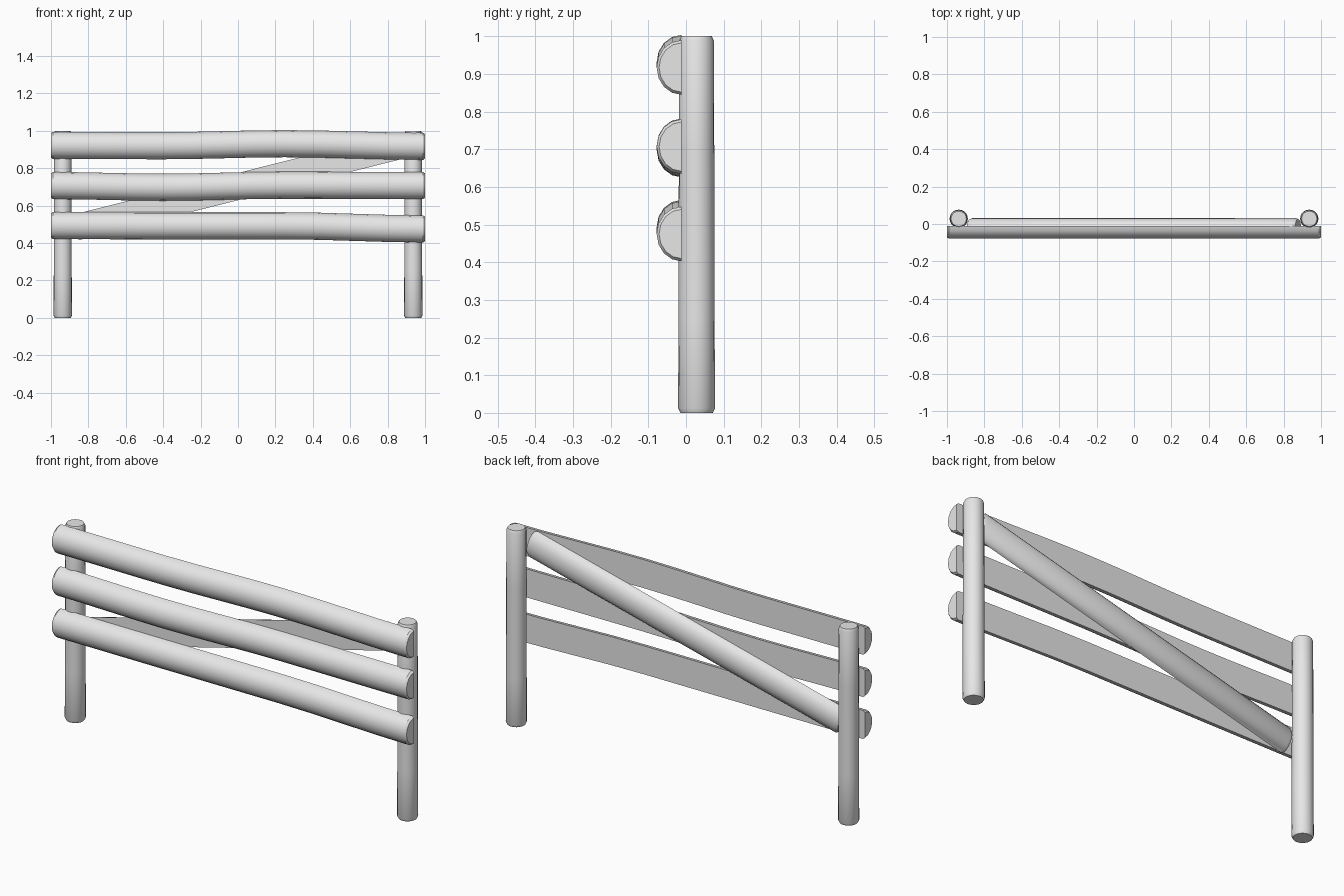
import bpy, bmesh, math

cube = bpy.data.objects.get("Cube")
if cube:
    bpy.data.objects.remove(cube, do_unlink=True)

grey = bpy.data.materials.new("plain_grey")
grey.use_nodes = True
colour = (0.8, 0.8, 0.8, 1)
grey.diffuse_color = colour
grey.node_tree.nodes["Principled BSDF"].inputs["Base Color"].default_value = colour


def arc(sides, sweep, ry, rz):
    """Points of a circle or half circle in the local yz plane."""
    count = sides if sweep > math.pi * 1.5 else sides + 1
    angles = [sweep * i / sides for i in range(count)]
    return [(ry * math.sin(a), rz * math.cos(a)) for a in angles]


def loft(name, profile, stations, location, tilt=0):
    """Sweep a profile along local x; each station is (x, z offset, scale)."""
    bm = bmesh.new()
    rings = [[bm.verts.new((x, y * s, z * s + dz)) for y, z in profile]
             for x, dz, s in stations]
    n = len(profile)
    for a, b in zip(rings, rings[1:]):
        for i in range(n):
            j = (i + 1) % n
            bm.faces.new((a[i], a[j], b[j], b[i]))
    bm.faces.new(rings[0])
    bm.faces.new(rings[-1])
    bmesh.ops.recalc_face_normals(bm, faces=bm.faces)
    mesh = bpy.data.meshes.new(name)
    bm.to_mesh(mesh)
    bm.free()
    mesh.materials.append(grey)
    obj = bpy.data.objects.new(name, mesh)
    bpy.context.collection.objects.link(obj)
    obj.location = location
    obj.rotation_euler.y = tilt
    bpy.ops.object.select_all(action="DESELECT")
    obj.select_set(True)
    bpy.context.view_layer.objects.active = obj
    bpy.ops.object.shade_smooth_by_angle(angle=math.radians(32))
    return obj


def chamfered(middle, bevel, shrink):
    """Add a narrow chamfer to both ends of a list of stations."""
    (x0, z0, s0), (x1, z1, s1) = middle[0], middle[-1]
    return ([(x0, z0, s0 * shrink), (x0 + bevel, z0, s0)] + middle[1:-1]
            + [(x1 - bevel, z1, s1), (x1, z1, s1 * shrink)])


# Upright round posts
for side, x in (("left", 0.937), ("right", -0.937)):
    stations = chamfered([(0, 0, 1.02), (0.25, 0, 1), (0.7, 0, 0.98), (1, 0, 0.96)],
                         0.012, 0.88)
    loft(side + "_post", arc(20, math.tau, 0.048, 0.048), stations,
         (x, 0.028, 0), -math.pi / 2)

# Half-round rails, slightly bowed, flat side against the posts
rails = {
    "top_rail": (0.922, 0.92, 0.931, 0.917),
    "middle_rail": (0.707, 0.698, 0.709, 0.707),
    "bottom_rail": (0.493, 0.492, 0.492, 0.475),
}
for name, heights in rails.items():
    # Ease between the four heights for a gentle bow
    xs = (-1, -0.4, 0.25, 1)
    middle = []
    for i in range(3):
        for k in range(4):
            t = k / 4
            ease = t * t * (3 - 2 * t)
            middle.append((xs[i] + (xs[i + 1] - xs[i]) * t,
                           heights[i] + (heights[i + 1] - heights[i]) * ease, 1))
    middle.append((1, heights[-1], 1))
    loft(name, arc(8, math.pi, -0.066, 0.0725), chamfered(middle, 0.01, 0.9),
         (0, -0.012, 0))

# Half-round diagonal brace, flat side against the rails
loft("diagonal_brace", arc(8, math.pi, 0.045, 0.0705),
     chamfered([(-0.905, 0, 0.99), (0, 0, 1), (0.905, 0, 1.01)], 0.015, 0.85),
     (0, -0.0125, 0.7015), -math.atan(0.252))
